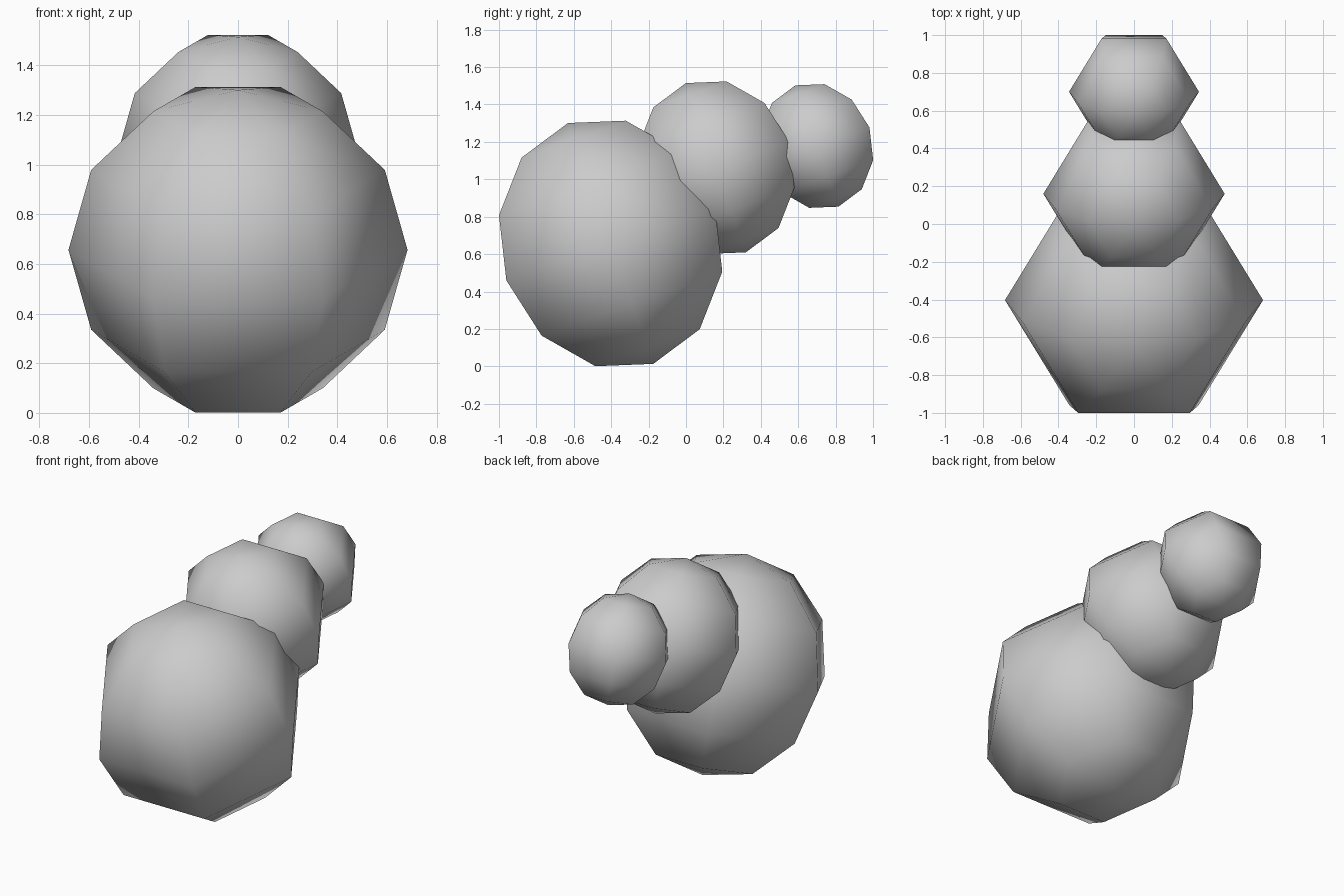
import bpy, bmesh
from math import sin, cos, pi, radians
from mathutils import Matrix

if "Cube" in bpy.data.objects:
    bpy.data.objects.remove(bpy.data.objects["Cube"])

TILT = radians(19.5)


def ball(name, radius, y, z):
    """Six-sided, six-ring ball with corners on the x axis, leaning to the front."""
    bm = bmesh.new()
    # half-circle profile in the xz plane, spun around z
    pts = [bm.verts.new((radius * sin(i * pi / 6), 0, radius * cos(i * pi / 6)))
           for i in range(7)]
    edges = [bm.edges.new(p) for p in zip(pts, pts[1:])]
    bmesh.ops.spin(bm, geom=pts + edges, cent=(0, 0, 0), axis=(0, 0, 1),
                   angle=2 * pi, steps=6)
    bmesh.ops.remove_doubles(bm, verts=bm.verts[:], dist=0.001)
    bmesh.ops.recalc_face_normals(bm, faces=bm.faces[:])
    bmesh.ops.transform(bm, matrix=Matrix.Rotation(TILT, 4, 'X'), verts=bm.verts[:])
    for f in bm.faces:
        f.smooth = True
    mesh = bpy.data.meshes.new(name)
    bm.to_mesh(mesh)
    bm.free()
    obj = bpy.data.objects.new(name, mesh)
    obj.location = (0, y, z)
    bpy.context.collection.objects.link(obj)


# Three overlapping balls, shrinking and rising to the back
ball("large_front_ball", 0.683, -0.403, 0.657)
ball("middle_ball", 0.480, 0.16, 1.062)
ball("small_back_ball", 0.344, 0.70, 1.178)
